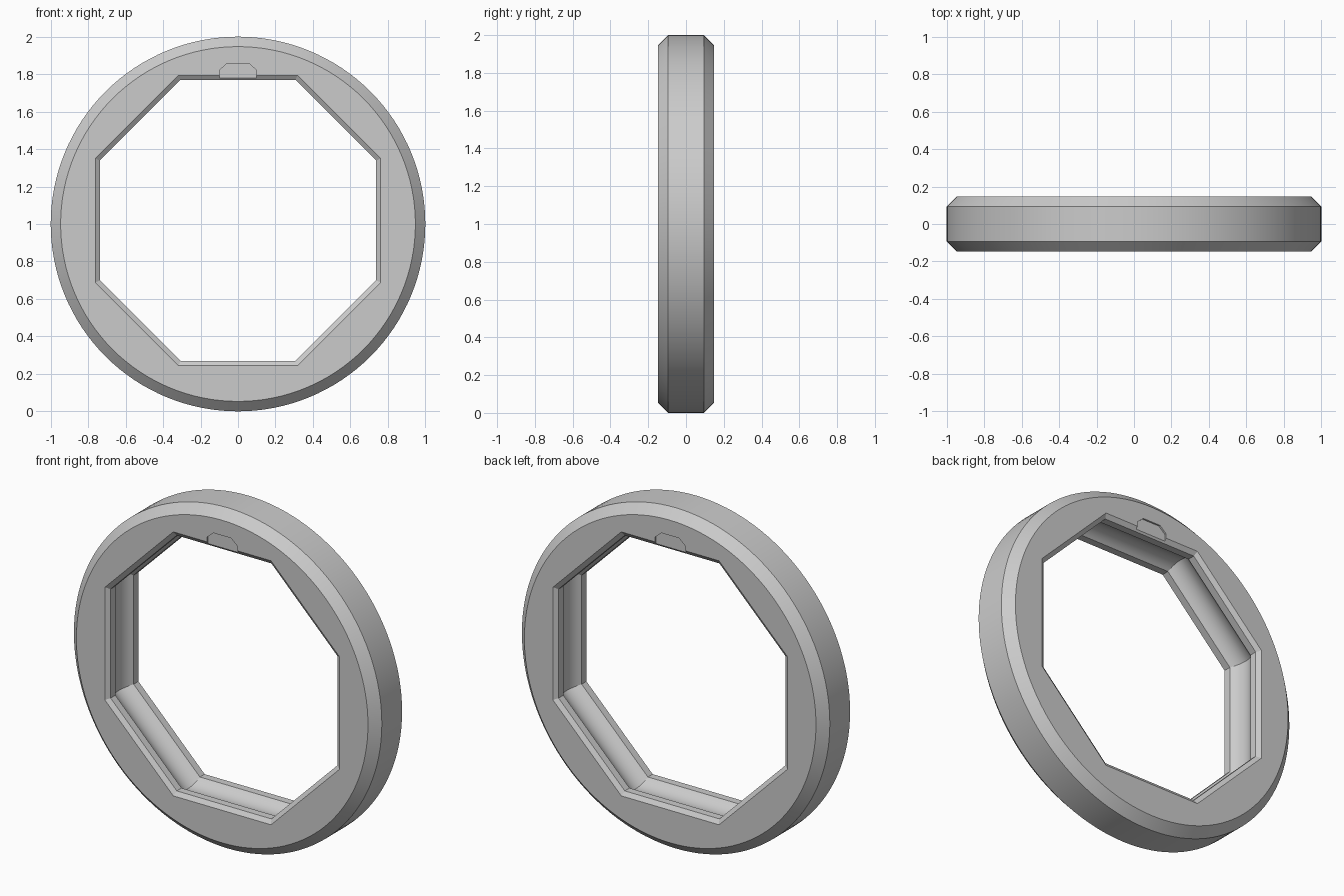
import bpy, bmesh, math

cube = bpy.data.objects.get("Cube")
if cube:
    bpy.data.objects.remove(cube, do_unlink=True)

grey = bpy.data.materials.new("light_grey")
grey.use_nodes = True
grey.diffuse_color = (0.6, 0.6, 0.6, 1)
grey.node_tree.nodes["Principled BSDF"].inputs["Base Color"].default_value = (0.6, 0.6, 0.6, 1)

HALF = 0.147      # half thickness of the ring
HOLE_Z = 1.019    # height of the hole centre


def loft(name, sections):
    """Skin equal-length rings of points and cap both ends."""
    bm = bmesh.new()
    rings = [[bm.verts.new(p) for p in s] for s in sections]
    n = len(rings[0])
    for a, b in zip(rings, rings[1:]):
        for i in range(n):
            j = (i + 1) % n
            bm.faces.new((a[i], a[j], b[j], b[i]))
    bm.faces.new(rings[0])
    bm.faces.new(rings[-1])
    bmesh.ops.recalc_face_normals(bm, faces=bm.faces)
    mesh = bpy.data.meshes.new(name)
    bm.to_mesh(mesh)
    bm.free()
    mesh.materials.append(grey)
    obj = bpy.data.objects.new(name, mesh)
    bpy.context.collection.objects.link(obj)
    return obj


def circle(y, r, n=128):
    return [(r * math.cos(2 * math.pi * i / n), y, 1 + r * math.sin(2 * math.pi * i / n))
            for i in range(n)]


def octagon(y, grow):
    """Octagon whose sides are all moved outward by grow."""
    w, h, d = 0.762 + grow, 0.775 + grow, 1.0925 + grow * math.sqrt(2)
    quarter = [(w, d - w), (d - h, h)]
    half = quarter + [(-x, z) for x, z in reversed(quarter)]
    return [(x, y, HOLE_Z + z) for x, z in half + [(-x, -z) for x, z in half]]


def cut(target, cutter):
    cutter.hide_render = True
    mod = target.modifiers.new("cut", 'BOOLEAN')
    mod.object = cutter
    mod.solver = 'EXACT'
    bpy.ops.object.select_all(action='DESELECT')
    bpy.context.view_layer.objects.active = target
    target.select_set(True)
    bpy.ops.object.modifier_apply(modifier=mod.name)
    bpy.data.objects.remove(cutter, do_unlink=True)


# Round body with chamfered rims
ring = loft("ring_body", [circle(-HALF, 0.947), circle(-0.094, 1),
                          circle(0.094, 1), circle(HALF, 0.947)])

# Octagonal hole: bevelled mouth, narrow lips and a shallow rounded channel
LIP, MOUTH, CHANNEL, DEPTH = -0.025, 0.129, 0.085, 0.04
radius = (CHANNEL ** 2 + DEPTH ** 2) / (2 * DEPTH)
sweep = math.asin(CHANNEL / radius)
profile = [(-0.2, 0), (-HALF, 0), (-MOUTH, LIP)]
for i in range(13):
    a = sweep * (i / 6 - 1)
    profile.append((radius * math.sin(a), LIP + DEPTH - radius * (1 - math.cos(a))))
profile += [(MOUTH, LIP), (HALF, 0), (0.2, 0)]
cut(ring, loft("hole_cutter", [octagon(y, g) for y, g in profile]))

# Shallow notch above the hole on both faces
outline = [(0.1, 1.7), (0.1, 1.82), (0.058, 1.857)]
outline += [(-x, z) for x, z in reversed(outline)]
for side in (-1, 1):
    cut(ring, loft("notch_cutter", [[(x, side * y, z) for x, z in outline]
                                    for y in (HALF - 0.01, 0.2)]))

bpy.context.view_layer.objects.active = ring
ring.select_set(True)
bpy.ops.object.shade_smooth_by_angle(angle=math.radians(15))
